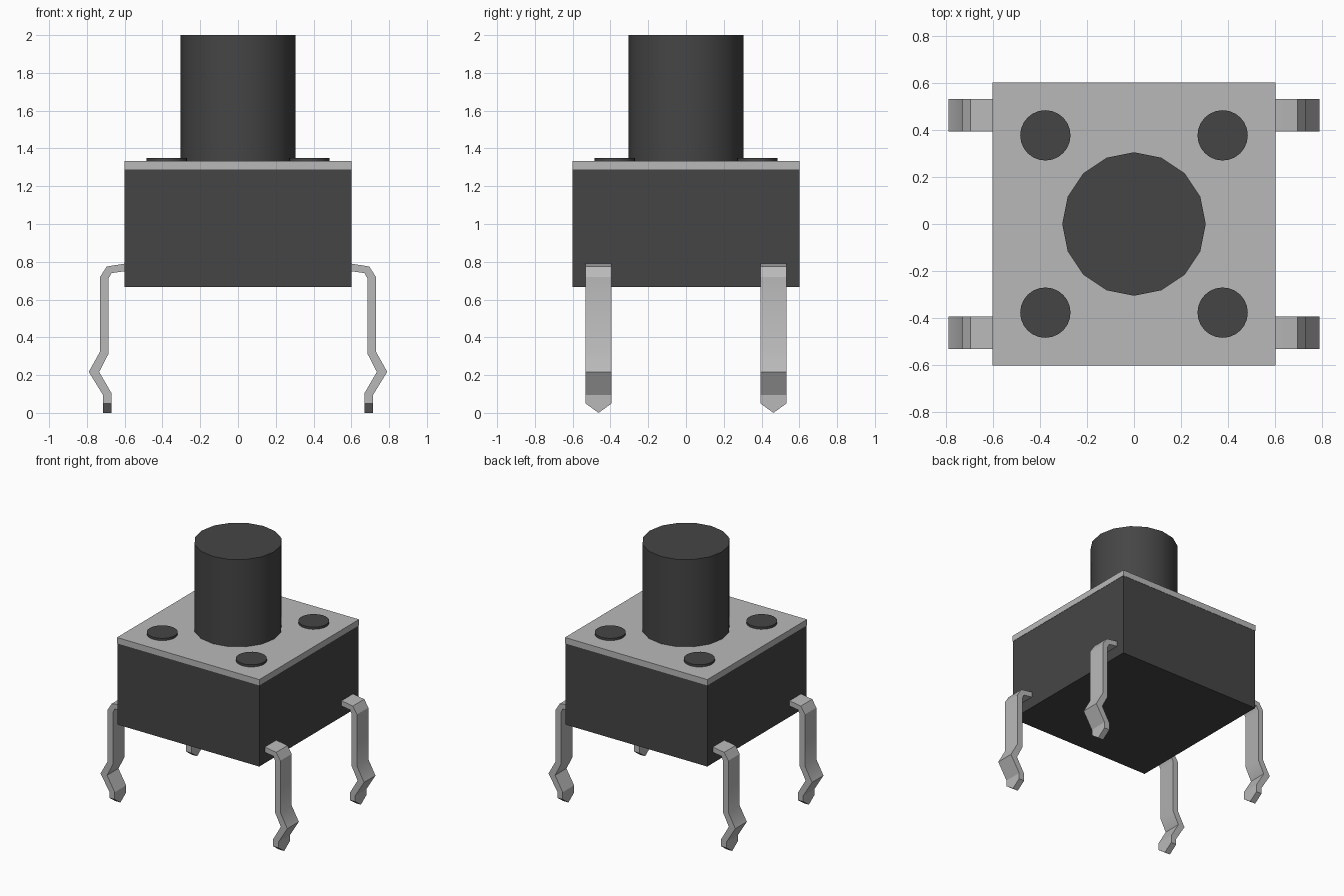
import bpy, bmesh, math

cube = bpy.data.objects.get("Cube")
if cube:
    bpy.data.objects.remove(cube, do_unlink=True)


def material(name, value):
    m = bpy.data.materials.new(name)
    m.use_nodes = True
    colour = (value, value, value, 1)
    m.diffuse_color = colour
    m.node_tree.nodes["Principled BSDF"].inputs["Base Color"].default_value = colour
    return m


DARK = material("dark plastic", 0.06)
METAL = material("grey metal", 0.485)


def box(name, half, z0, z1, mat):
    bpy.ops.mesh.primitive_cube_add(size=1, location=(0, 0, (z0 + z1) / 2))
    ob = bpy.context.object
    ob.scale = (2 * half, 2 * half, z1 - z0)
    bpy.ops.object.transform_apply(location=False, rotation=False, scale=True)
    ob.name = name
    ob.data.materials.append(mat)


def cylinder(name, x, y, radius, z0, z1, sides, mat):
    bpy.ops.mesh.primitive_cylinder_add(vertices=sides, radius=radius, depth=z1 - z0,
                                        location=(x, y, (z0 + z1) / 2))
    ob = bpy.context.object
    ob.name = name
    ob.data.materials.append(mat)
    bpy.ops.object.shade_smooth_by_angle(angle=math.radians(30))


# Bent strip: outer and inner edges in x, z, from the body down to the tip
OUTER = [(0.55, 0.795), (0.60, 0.79), (0.695, 0.775), (0.73, 0.72), (0.73, 0.325),
         (0.79, 0.217), (0.715, 0.095), (0.715, 0.05)]
INNER = [(0.55, 0.755), (0.60, 0.75), (0.67, 0.74), (0.686, 0.71), (0.686, 0.312),
         (0.735, 0.217), (0.67, 0.105), (0.67, 0.05)]


def leg(name, sx, sy):
    bm = bmesh.new()
    n = len(OUTER)
    rows = []
    # Three stations across the strip; the middle one drops to form the pointed tip
    for dy, drop in ((-0.069, 0), (0, 0.05), (0.069, 0)):
        rows.append([[bm.verts.new((sx * x, sy * 0.463 + dy, z - (drop if i == n - 1 else 0)))
                      for i, (x, z) in enumerate(edge)] for edge in (OUTER, INNER)])
    for a, b in zip(rows, rows[1:]):
        for k in (0, 1):
            for i in range(n - 1):
                bm.faces.new((a[k][i], a[k][i + 1], b[k][i + 1], b[k][i]))
        for i in (0, n - 1):
            bm.faces.new((a[0][i], a[1][i], b[1][i], b[0][i]))
    for outer, inner in (rows[0], rows[2]):
        for i in range(n - 1):
            bm.faces.new((outer[i], outer[i + 1], inner[i + 1], inner[i]))
    bmesh.ops.recalc_face_normals(bm, faces=bm.faces)
    mesh = bpy.data.meshes.new(name)
    bm.to_mesh(mesh)
    bm.free()
    mesh.materials.append(METAL)
    ob = bpy.data.objects.new(name, mesh)
    bpy.context.collection.objects.link(ob)
    bpy.ops.object.select_all(action='DESELECT')
    ob.select_set(True)
    bpy.context.view_layer.objects.active = ob
    bpy.ops.object.shade_smooth_by_angle(angle=math.radians(30))


# Housing, cover plate and plunger
box("body", 0.60, 0.667, 1.288, DARK)
box("cover_plate", 0.602, 1.288, 1.333, METAL)
cylinder("button", 0, 0, 0.305, 1.32, 2.0, 16, DARK)

# Corner rivets and legs
for sx, side in ((1, "left"), (-1, "right")):
    for sy, end in ((-1, "front"), (1, "back")):
        cylinder(f"{end}_{side}_rivet", sx * 0.377, sy * 0.377, 0.107, 1.32, 1.35, 24, DARK)
        leg(f"{end}_{side}_leg", sx, sy)
